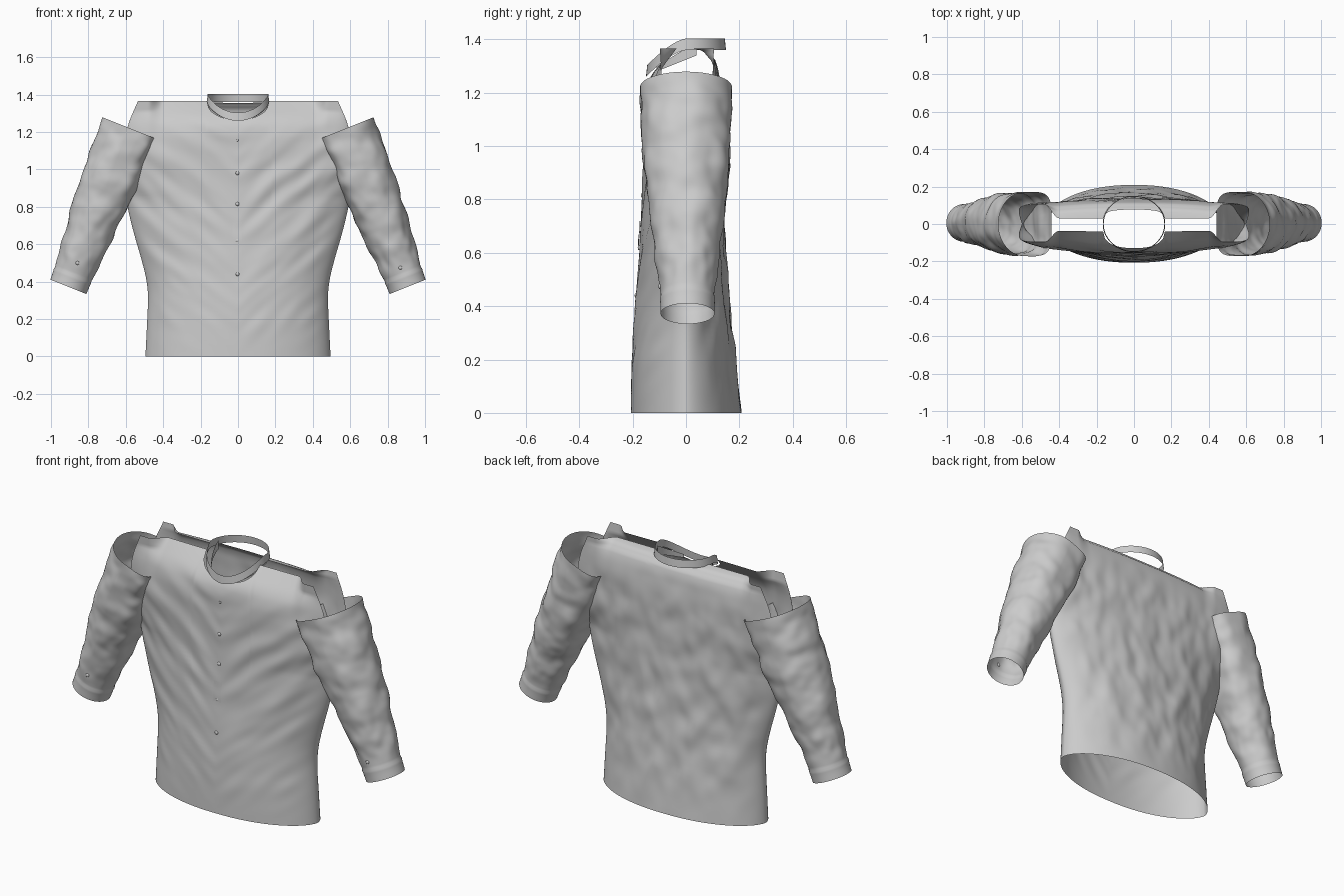
import bpy, bmesh, math
from mathutils import Vector, noise

cube = bpy.data.objects.get("Cube")
if cube:
    bpy.data.objects.remove(cube, do_unlink=True)

cloth = bpy.data.materials.new("grey_cloth")
cloth.use_nodes = True
grey = (0.6, 0.6, 0.6, 1)
cloth.diffuse_color = grey
cloth.node_tree.nodes["Principled BSDF"].inputs["Base Color"].default_value = grey


def lerp(points, t):
    """Linear interpolation through (position, value) pairs."""
    if t <= points[0][0]:
        return points[0][1]
    for (a, va), (b, vb) in zip(points, points[1:]):
        if t <= b:
            return va + (vb - va) * (t - a) / (b - a)
    return points[-1][1]


def soft(points, t, width=0.06):
    """The same, with rounded corners."""
    h = max(0, min(width, t - points[0][0], points[-1][0] - t))
    return sum(lerp(points, t + h * k / 3) for k in range(-3, 4)) / 7


def finish(name, bm, weld=True):
    if weld:
        bmesh.ops.remove_doubles(bm, verts=bm.verts, dist=0.0005)
    bmesh.ops.recalc_face_normals(bm, faces=bm.faces)
    mesh = bpy.data.meshes.new(name)
    bm.to_mesh(mesh)
    bm.free()
    mesh.materials.append(cloth)
    mesh.shade_smooth()
    mesh.set_sharp_from_angle(angle=math.radians(50))
    obj = bpy.data.objects.new(name, mesh)
    bpy.context.collection.objects.link(obj)


def add_grid(bm, point, cols, rows):
    """Sheet of quads through point(u, v), both from 0 to 1."""
    grid = [[bm.verts.new(point(i / cols, j / rows)) for i in range(cols + 1)]
            for j in range(rows + 1)]
    for low, high in zip(grid, grid[1:]):
        for i in range(cols):
            bm.faces.new((low[i], low[i + 1], high[i + 1], high[i]))


# Torso outline by height; the rest is for the front (-1) and back (1)
half_width = [(0, .495), (.3, .48), (.38, .482), (.5, .51), (.65, .555),
              (.8, .592), (1.0, .62), (1.23, .595), (1.365, .535)]
depth = {-1: [(0, .207), (.2, .203), (.4, .19), (.6, .176), (.8, .163), (1.2, .152),
              (1.265, .135), (1.31, .095), (1.365, .04)],
         1: [(0, .209), (.2, .186), (.4, .165), (.6, .147), (.8, .138), (1.2, .132),
             (1.3, .12), (1.355, .095), (1.365, .03)]}
# Upright cloth beside the open armhole
arm_wall = {-1: [(.85, 0), (1.0, .06), (1.1, .08), (1.365, .098)],
            1: [(.85, 0), (1.0, .07), (1.1, .09), (1.365, .105)]}
# Cloth leaning in along the shoulder seam
seam_lean = {-1: [(.85, 0), (1.0, .06), (1.1, .08), (1.28, .05), (1.365, .03)],
             1: [(.85, 0), (1.0, .07), (1.1, .09), (1.28, .08), (1.33, .06), (1.365, .03)]}


def panel_point(s, z, side):
    """Point on the front (-1) or back (1) panel; s runs across it."""
    x = s * soft(half_width, z)
    d = soft(depth[side], z, .03)
    wall = soft(arm_wall[side], z, .03)
    lean = soft(seam_lean[side], z, .03)
    bulge = max(0, 1 - abs(s) ** 2.2) ** .6
    lean += (d - lean) * bulge
    wall += max(0, d - wall) * bulge
    k = min(1, max(0, (abs(x) - .4) / .08))
    y = lean + (wall - lean) * k * k * (3 - 2 * k)
    # Folds fade out towards hem, seams and neckline
    fade = min(1, z / .25, max(0, 1.3 - z) / .2) * min(1, (1 - abs(s)) * 5)
    if side < 0:
        run = z - .75 * abs(x)
        fold = .004 * math.sin(run * 34 + 3 * noise.noise(Vector((x * 3, z * 3, 1))))
        fold *= min(1, abs(x) / .12) * min(1, .25 + max(0, z - .35) * 2)
        fold += .006 * noise.noise(Vector((x * 6, run * 13, 4)))
    else:
        fold = .012 * noise.noise(Vector(((x + z * .5) * 8, (z - x * .5) * 5, 9)))
        fold += .006 * noise.noise(Vector((x * 15, z * 10, 2)))
    return Vector((x, side * (y + fold * fade), z))


def torso_panel(side):
    drop = .1 if side < 0 else .01

    def point(u, v):
        s = math.sin((u - .5) * math.pi)
        inside = max(0, 1 - (s * .54 / .165) ** 2)
        top = 1.365 - drop * math.sqrt(inside)
        return panel_point(s, top * (1 - (1 - v) ** 1.25), side)
    return point


bm = bmesh.new()
for side in (-1, 1):
    add_grid(bm, torso_panel(side), 120, 80)
finish("shirt_body", bm)


# Collar band, level at the back and dipping at the front
def collar_point(u, v):
    a = u * math.tau
    x, y = .167 * math.cos(a), .15 * math.sin(a)
    dip = .1 * (max(0, -y) / .15) ** 1.5
    return Vector((x * (1 - .03 * v), y * (1 - .03 * v), 1.36 - dip + .043 * v))


bm = bmesh.new()
add_grid(bm, collar_point, 72, 3)
finish("collar_band", bm)

# Tapering collar facings inside the neck opening
for side, label in ((1, "left"), (-1, "right")):
    bm = bmesh.new()
    add_grid(bm, lambda u, v: Vector((side * (.148 - .06 * u * u), .04 - .15 * u,
                                      1.34 - .06 * u + .05 * v * (1 - .6 * u))), 12, 2)
    finish(label + "_collar_facing", bm)

# Sleeves: tapered open tubes along a slanted axis
shoulder, wrist = Vector((.583, 0, 1.222)), Vector((.907, .006, .372))
across = Vector((.928, 0, .372))
sleeve_width = [(0, .153), (.4, .146), (.65, .131), (.85, .112), (.93, .101), (1, .1)]
sleeve_depth = [(0, .172), (.35, .16), (.65, .13), (.85, .107), (.93, .098), (1, .097)]


def sleeve_point(side, u, t):
    a = u * math.tau
    c, s = math.cos(a), math.sin(a)
    if c < 0:
        # The side against the torso is squarer near the shoulder
        power = 2 / (2 + 2.5 * max(0, 1 - 1.6 * t))
        c, s = -abs(c) ** power, math.copysign(abs(s) ** power, s)
    fade = min(1, t / .06, max(0, .93 - t) / .1)
    fold = .012 * noise.noise(Vector((c * 1.2, s * 1.2 + side, t * 8)))
    fold += .005 * noise.noise(Vector((c * 2.5, s * 2.5, t * 16 + side)))
    cuff = .004 if t > .92 else 0
    grow = fold * fade + cuff
    p = shoulder.lerp(wrist, t)
    p += across * c * (soft(sleeve_width, t) + grow)
    p.y += s * (soft(sleeve_depth, t) + grow)
    p.x *= side
    return p


for side, label in ((1, "left"), (-1, "right")):
    bm = bmesh.new()
    add_grid(bm, lambda u, t: sleeve_point(side, u, t), 80, 75)
    finish(label + "_sleeve", bm)


# Buttons: small flattened beads
def button(name, place, radius):
    bm = bmesh.new()
    bmesh.ops.create_uvsphere(bm, u_segments=14, v_segments=8, radius=radius)
    bmesh.ops.scale(bm, vec=(1, .6, 1), verts=bm.verts)
    bmesh.ops.translate(bm, vec=place, verts=bm.verts)
    finish(name, bm, weld=False)


for i, z in enumerate((.44, .62, .815, .98, 1.155)):
    button("front_button_%d" % (i + 1), panel_point(-.005, z, -1), .006 if z > 1 else .01)
for side, label, t in ((1, "left", .88), (-1, "right", .85)):
    button(label + "_cuff_button", sleeve_point(side, .75, t), .01)

# Loose placket flap in the middle of the front
bm = bmesh.new()
add_grid(bm, lambda u, v: panel_point(-.05 + .09 * u - .02 * v * (1 - v), .61 + .11 * v, -1)
         + Vector((0, -.002 - .004 * u, 0)), 4, 8)
finish("placket_flap", bm)
